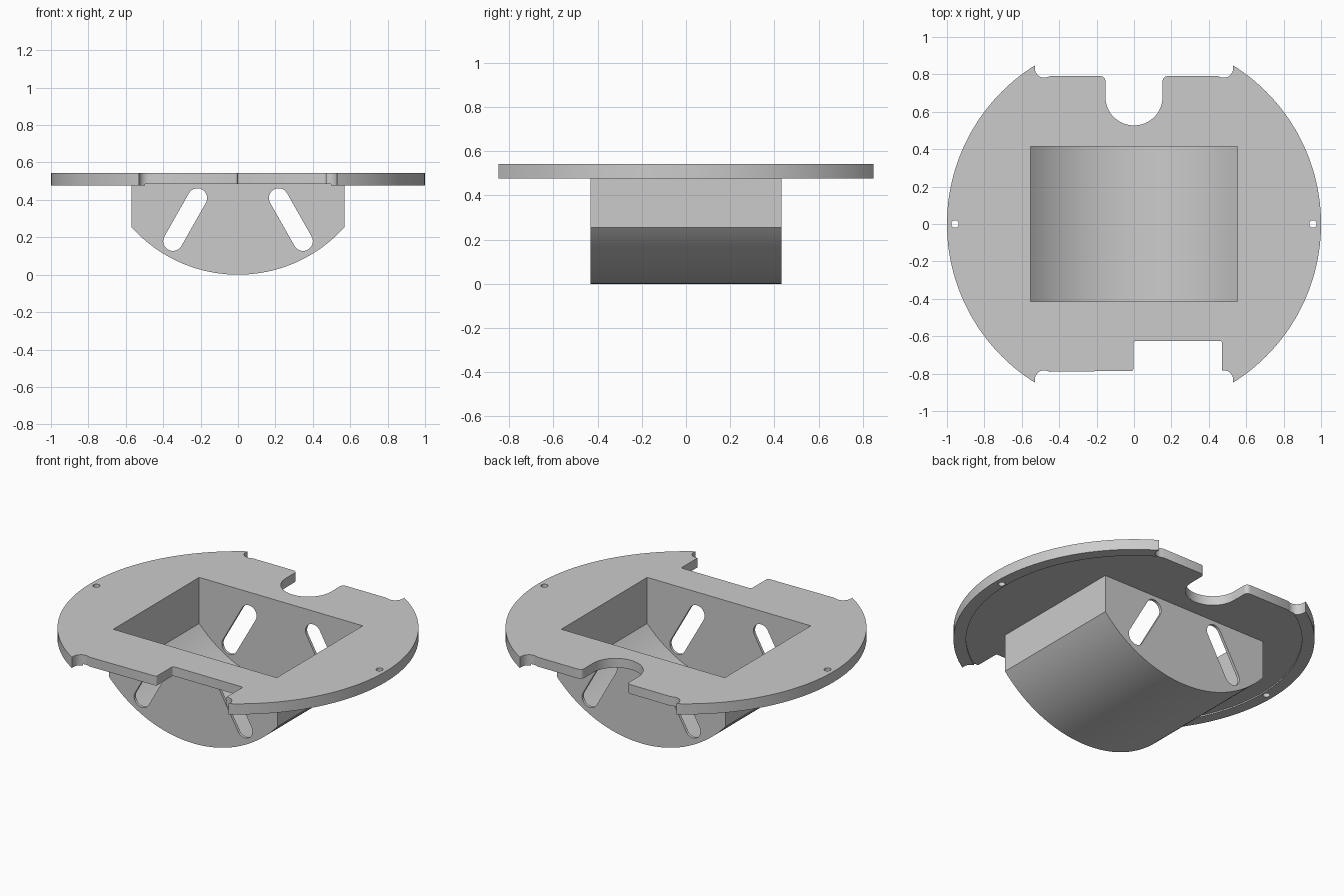
import bpy, bmesh
from math import sin, cos, radians, degrees, atan2, sqrt, pi

if "Cube" in bpy.data.objects:
    bpy.data.objects.remove(bpy.data.objects["Cube"], do_unlink=True)

grey = bpy.data.materials.new("light grey")
grey.use_nodes = True
colour = (0.6, 0.6, 0.6, 1)
grey.diffuse_color = colour
grey.node_tree.nodes["Principled BSDF"].inputs["Base Color"].default_value = colour


def arc(cx, cy, r, start, end, steps=10):
    """Points along an arc, angles in degrees."""
    angles = [radians(start + (end - start) * i / steps) for i in range(steps + 1)]
    return [(cx + r * cos(a), cy + r * sin(a)) for a in angles]


def prism(name, outline, low, high, upright=False):
    """Extrude an outline along z, or along y when upright (outline is then x, z)."""
    bm = bmesh.new()
    place = (lambda u, v, w: (u, w, v)) if upright else (lambda u, v, w: (u, v, w))
    face = bm.faces.new([bm.verts.new(place(u, v, low)) for u, v in outline])
    grown = bmesh.ops.extrude_face_region(bm, geom=[face])
    moved = [g for g in grown["geom"] if isinstance(g, bmesh.types.BMVert)]
    bmesh.ops.translate(bm, verts=moved, vec=place(0, 0, high - low))
    bmesh.ops.recalc_face_normals(bm, faces=bm.faces)
    mesh = bpy.data.meshes.new(name)
    bm.to_mesh(mesh)
    bm.free()
    mesh.materials.append(grey)
    ob = bpy.data.objects.new(name, mesh)
    bpy.context.collection.objects.link(ob)
    return ob


def combine(target, tool, operation="DIFFERENCE"):
    """Apply a boolean and discard the tool."""
    bpy.context.view_layer.objects.active = target
    mod = target.modifiers.new("combine", "BOOLEAN")
    mod.operation, mod.solver, mod.object = operation, "EXACT", tool
    bpy.ops.object.modifier_apply(modifier=mod.name)
    bpy.data.objects.remove(tool, do_unlink=True)


def trough(half_width, radius, top):
    """Straight sides with a round bottom, centred on the cylinder axis."""
    half = degrees(atan2(half_width, sqrt(radius ** 2 - half_width ** 2)))
    bottom = arc(0, AXIS, radius, -90 - half, -90 + half, 48)
    return [(-half_width, top)] + bottom + [(half_width, top)]


AXIS = 0.765      # height of the trough's cylinder axis
WALL = 0.017
BASE, CEILING, TOP = 0.478, 0.486, 0.543

# Round plate with notched front and back
outline = (
    arc(0, 0, 1, -58, 58, 72)
    + arc(0.48, 0.832, 0.05, 0, -123)
    + arc(0.178, 0.765, 0.025, 90, 180)
    + arc(0, 0.68, 0.153, 0, -180, 32)
    + arc(-0.178, 0.765, 0.025, 0, 90)
    + arc(-0.48, 0.832, 0.05, -57, -180)
    + arc(0, 0, 1, 122, 238, 72)
    + arc(-0.48, -0.832, 0.05, 180, 57)
    + arc(-0.013, -0.775, 0.01, -90, 0, 4)
    + arc(0.007, -0.635, 0.01, 180, 90, 4)
    + arc(0.46, -0.635, 0.01, 90, 0, 4)
    + arc(0.48, -0.832, 0.05, 101, 0)
)
body = prism("mounting_plate_with_trough", outline, BASE, TOP)

# Shallow recess leaving a rim underneath
combine(body, prism("recess_cutter", arc(0, 0, 0.93, 0, 357.5, 143), BASE - 0.1, CEILING))

# Round-bottomed trough, then its hollow
combine(body, prism("trough", trough(0.57, AXIS, 0.52), -0.432, 0.432, True), "UNION")
combine(body, prism("hollow_cutter", trough(0.57 - WALL, AXIS - WALL, 0.7),
                    WALL - 0.432, 0.432 - WALL, True))

# Slanted slots through both end walls, and pin holes at the sides
for side in (-1, 1):
    tilt = degrees(atan2(0.231, -side * 0.131))
    slot = (arc(side * 0.217, 0.41, 0.052, tilt - 90, tilt + 90, 16)
            + arc(side * 0.348, 0.179, 0.052, tilt + 90, tilt + 270, 16))
    combine(body, prism("slot_cutter", slot, -0.6, 0.6, True))
    combine(body, prism("pin_cutter", arc(side * 0.957, 0, 0.02, 0, 345, 23), 0.3, 0.7))

bpy.ops.object.select_all(action="DESELECT")
body.select_set(True)
bpy.context.view_layer.objects.active = body
bpy.ops.object.shade_smooth_by_angle(angle=radians(30))
